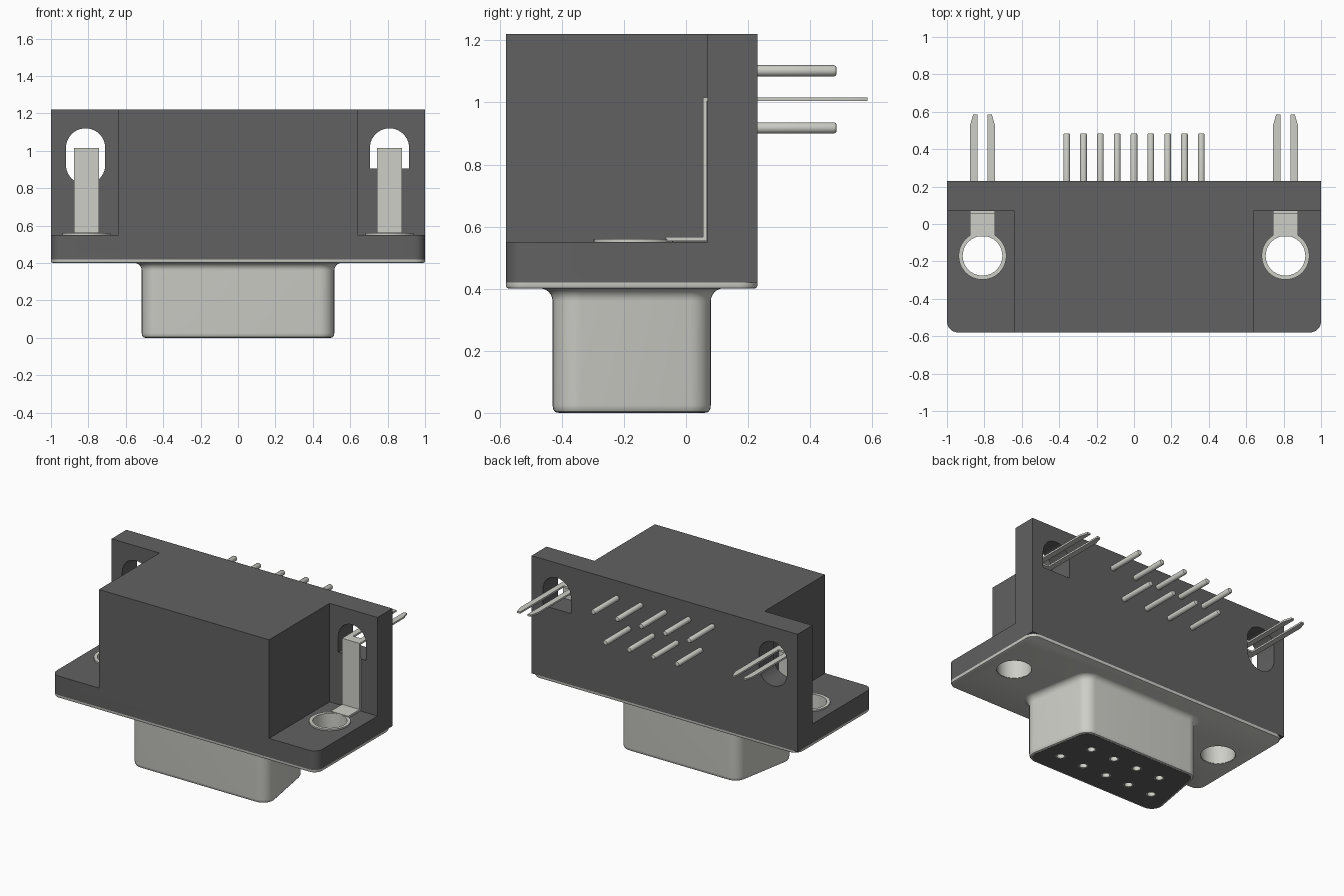
import bpy, bmesh
from math import sin, cos, tan, radians, pi

if "Cube" in bpy.data.objects:
    bpy.data.objects.remove(bpy.data.objects["Cube"])


def material(name, rgb):
    m = bpy.data.materials.new(name)
    m.diffuse_color = (*rgb, 1)
    m.use_nodes = True
    m.node_tree.nodes["Principled BSDF"].inputs["Base Color"].default_value = m.diffuse_color
    return m


DARK = material("dark_plastic", (0.12, 0.12, 0.12))
METAL = material("light_metal", (0.62, 0.62, 0.58))


def loft(name, rings, mat, closed=False):
    """Skin a list of equal-length point rings; cap the ends unless closed."""
    bm = bmesh.new()
    vr = [[bm.verts.new(p) for p in r] for r in rings]
    n = len(rings[0])
    pairs = list(zip(vr, vr[1:])) + ([(vr[-1], vr[0])] if closed else [])
    for a, b in pairs:
        for i in range(n):
            j = (i + 1) % n
            bm.faces.new((a[i], a[j], b[j], b[i]))
    if not closed:
        bm.faces.new(vr[0][::-1])
        bm.faces.new(vr[-1])
    bmesh.ops.recalc_face_normals(bm, faces=bm.faces)
    me = bpy.data.meshes.new(name)
    bm.to_mesh(me)
    bm.free()
    ob = bpy.data.objects.new(name, me)
    bpy.context.collection.objects.link(ob)
    me.materials.append(mat)
    return ob


def place(pts, h, axis):
    return [(x, v, h) if axis == "Z" else (x, h, v) for x, v in pts]


def prism(name, pts, a, b, mat, axis="Z"):
    return loft(name, [place(pts, a, axis), place(pts, b, axis)], mat)


def box(name, x, y, z, mat):
    return prism(name, [(x[0], y[0]), (x[1], y[0]), (x[1], y[1]), (x[0], y[1])], *z, mat)


def arc(cx, cy, r, a0, a1, n=8):
    return [(cx + r * cos(radians(a0 + (a1 - a0) * i / n)),
             cy + r * sin(radians(a0 + (a1 - a0) * i / n))) for i in range(n + 1)]


def circle(cx, cy, r, n=32):
    return [(cx + r * cos(2 * pi * i / n), cy + r * sin(2 * pi * i / n)) for i in range(n)]


def lathe(name, cx, cy, profile, mat, axis="Z", n=32, closed=False):
    return loft(name, [place(circle(cx, cy, r, n), h, axis) for r, h in profile], mat, closed)


def cut(ob, cutters):
    bpy.context.view_layer.objects.active = ob
    for c in cutters:
        m = ob.modifiers.new("cut", "BOOLEAN")
        m.operation, m.solver, m.object = "DIFFERENCE", "EXACT", c
        bpy.ops.object.modifier_apply(modifier=m.name)
        bpy.data.objects.remove(c)


X0, Y0, Y1, HX, HY = 1.0, -0.58, 0.23, 0.81, -0.17   # outline and screw hole


def flange_holes():
    return [prism("hole_cutter", circle(s * HX, HY, 0.11), 0.3, 0.7, DARK) for s in (-1, 1)]


# Housing: rounded front corners, side notches, screw holes, strap slots
front = arc(-X0 + 0.06, Y0 + 0.06, 0.06, 180, 270) + arc(X0 - 0.06, Y0 + 0.06, 0.06, 270, 360)
housing = prism("housing", front + [(X0, Y1), (-X0, Y1)], 0.42, 1.22, DARK)
cut(housing, [box("notch_cutter", sorted((s * 0.64, s * 1.2)), (-0.8, 0.07), (0.55, 1.4), DARK)
              for s in (-1, 1)])
left_slot = arc(-0.815, 1.015, 0.105, 0, 180, 20) + arc(-0.815, 0.925, 0.105, 180, 360, 20)
right_slot = arc(0.81, 1.015, 0.105, 0, 180, 20) + [(0.705, 0.905), (0.915, 0.905)]
cut(housing, flange_holes() + [prism("slot_cutter", p, -0.1, 0.4, DARK, "Y")
                               for p in (left_slot, right_slot)])


# Metal face plate with softened lower rim
def plate_ring(inset, z):
    r, x, y0, y1 = 0.06 - inset, X0 - 0.06, Y0 + 0.06, Y1 - 0.06
    return place(arc(-x, y0, r, 180, 270) + arc(x, y0, r, 270, 360)
                 + arc(x, y1, r, 0, 90) + arc(-x, y1, r, 90, 180), z, "Z")


plate = loft("face_plate", [plate_ring(0.01, 0.40), plate_ring(0.003, 0.403),
                            plate_ring(0, 0.41), plate_ring(0, 0.42)], METAL)
cut(plate, flange_holes())


# D-shaped shell, flared into the plate and rounded at its mouth
def d_ring(off, z):
    r, xf, xb = 0.08 + off, 0.435, 0.435 - 0.35 * tan(radians(10))
    return place(arc(xf, -0.35, r, -90, 10) + arc(xb, 0, r, 10, 90)
                 + arc(-xb, 0, r, 90, 170) + arc(-xf, -0.35, r, 170, 270), z, "Z")


flare = [(0.04 * (1 - cos(radians(a))), 0.36 + 0.041 * sin(radians(a))) for a in range(90, -1, -15)]
mouth = [(0, 0.025), (-0.002, 0.012), (-0.007, 0.004), (-0.014, 0.001)]
loft("shell", [d_ring(o, z) for o, z in flare + mouth + [(-0.02, 0.001), (-0.02, 0.401)]],
     METAL, closed=True)

# Contact face filling the shell, with nine sockets and nine rear pins
insert = loft("contact_insert", [d_ring(-0.019, 0.0), d_ring(-0.019, 0.405)], DARK)
contacts = [(0.18 * i - 0.36, -0.267, 1.102) for i in range(5)]
contacts += [(0.18 * i - 0.27, -0.083, 0.918) for i in range(4)]
cut(insert, [prism("socket_cutter", circle(x, y, 0.03, 20), -0.1, 0.3, DARK) for x, y, z in contacts])
for x, y, z in contacts:
    lathe("socket", x, y, [(0.031, 0.0), (0.031, 0.3), (0.024, 0.3), (0.024, 0.0)],
          METAL, n=20, closed=True)
    lathe("pin", x, z, [(0.018, 0.2), (0.018, 0.477), (0.015, 0.483), (0.01, 0.485)],
          METAL, "Y", 20)

# Grounding straps: eyelet barrel, bent strip and a forked board lock
for s in (-1, 1):
    lathe("eyelet", s * HX, HY, [(0.112, 0.402), (0.112, 0.55), (0.128, 0.55), (0.128, 0.56),
                                 (0.106, 0.56), (0.106, 0.402)], METAL, n=40, closed=True)
    xs = (s * HX - 0.066, s * HX + 0.066)
    box("strap_foot", xs, (-0.066, 0.067), (0.554, 0.567), METAL)
    box("strap_upright", xs, (0.055, 0.068), (0.56, 1.016), METAL)
    box("strap_bridge", xs, (0.055, 0.12), (1.004, 1.016), METAL)
    for t in (-1, 1):
        prong = [(0.066, 0.12), (0.066, 0.53), (0.05, 0.585), (0.028, 0.585), (0.028, 0.12)]
        prism("prong", [(s * HX + t * x, y) for x, y in prong], 1.004, 1.016, METAL)

# Smooth rounded surfaces, keep hard edges
bpy.ops.object.select_all(action="SELECT")
bpy.context.view_layer.objects.active = housing
bpy.ops.object.shade_smooth_by_angle(angle=radians(32))
